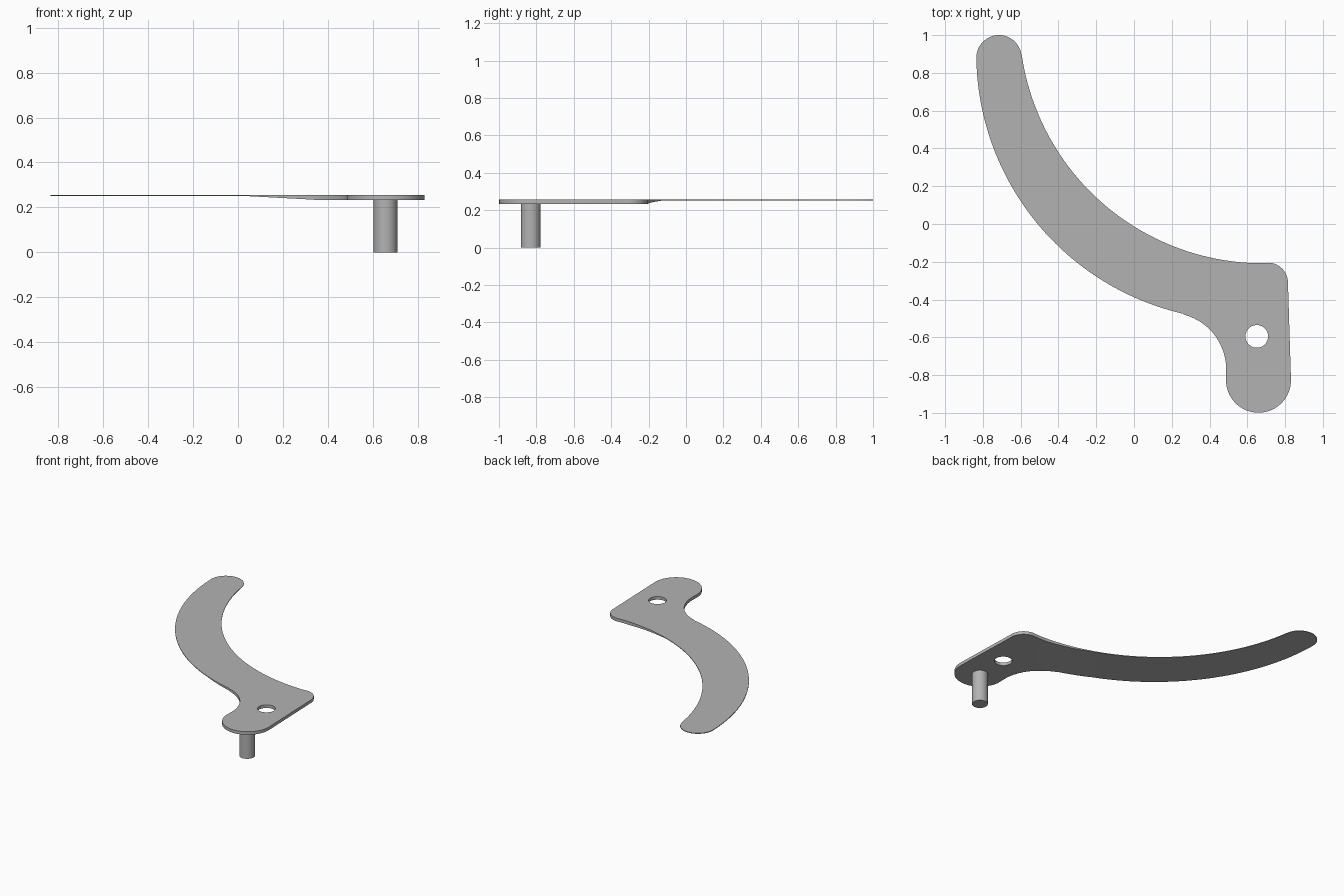
import bpy, bmesh, math
from mathutils import Vector

if "Cube" in bpy.data.objects:
    bpy.data.objects.remove(bpy.data.objects["Cube"], do_unlink=True)

TOP, THICK_Z, THIN_Z = 0.256, 0.233, 0.251

# Single plain metal colour
metal = bpy.data.materials.new("grey_metal")
metal.use_nodes = True
grey = (0.45, 0.45, 0.45, 1)
metal.diffuse_color = grey
metal.node_tree.nodes["Principled BSDF"].inputs["Base Color"].default_value = grey


def arc(cx, cy, r, start, end, steps):
    """Points on a circle, angles in degrees."""
    angles = [math.radians(start + (end - start) * i / steps) for i in range(steps + 1)]
    return [Vector((cx + r * math.cos(a), cy + r * math.sin(a), TOP)) for a in angles]


def loop_edges(bm, points):
    verts = [bm.verts.new(p) for p in points]
    return [bm.edges.new((v, verts[i - 1])) for i, v in enumerate(verts)]


def finish(bm, name):
    bmesh.ops.recalc_face_normals(bm, faces=bm.faces)
    mesh = bpy.data.meshes.new(name)
    bm.to_mesh(mesh)
    bm.free()
    mesh.materials.append(metal)
    obj = bpy.data.objects.new(name, mesh)
    bpy.context.collection.objects.link(obj)
    bpy.ops.object.select_all(action='DESELECT')
    obj.select_set(True)
    bpy.context.view_layer.objects.active = obj
    bpy.ops.object.shade_smooth_by_angle(angle=math.radians(30))
    return obj


# Lever outline: outer sweep, fillet, round foot, corner, inner sweep, round tip
outline = (arc(0.577, 0.901, 1.412, 181, 256.9, 48)
           + arc(0.188, -0.77, 0.30, 75, 0, 20)
           + arc(0.659, -0.827, 0.172, 176, 362, 32)
           + arc(0.71, -0.31, 0.105, 2, 88, 12)
           + arc(0.682, 1.082, 1.29, 269, 188.5, 48)
           + arc(-0.715, 0.88, 0.12, 8, 172, 24))

bm = bmesh.new()
edges = loop_edges(bm, outline)
edges += loop_edges(bm, arc(0.65, -0.595, 0.06, 0, 351, 39))
bmesh.ops.triangle_fill(bm, use_beauty=True, edges=edges)

# Cut lines where the underside starts and stops tapering
across = Vector((0.787, -0.617, 0))
THIN_AT, THICK_AT = 0.27, 0.60
for s in (THIN_AT, THICK_AT):
    bmesh.ops.bisect_plane(bm, geom=bm.verts[:] + bm.edges[:] + bm.faces[:],
                           plane_co=across * s, plane_no=across)

# Thick foot tapering into the thin arm
low = bmesh.ops.extrude_face_region(bm, geom=bm.faces[:])["geom"]
for v in low:
    if isinstance(v, bmesh.types.BMVert):
        t = (v.co.dot(across) - THIN_AT) / (THICK_AT - THIN_AT)
        # the arm's far end stays thin
        t = min(max(t, 0), 1)
        v.co.z = THIN_Z + (THICK_Z - THIN_Z) * t
finish(bm, "lever_plate")

# Pivot peg under the foot
bm = bmesh.new()
bmesh.ops.create_cone(bm, cap_ends=True, segments=40, radius1=0.053, radius2=0.053, depth=0.24)
bmesh.ops.translate(bm, verts=bm.verts, vec=(0.657, -0.83, 0.12))
finish(bm, "pivot_peg")
